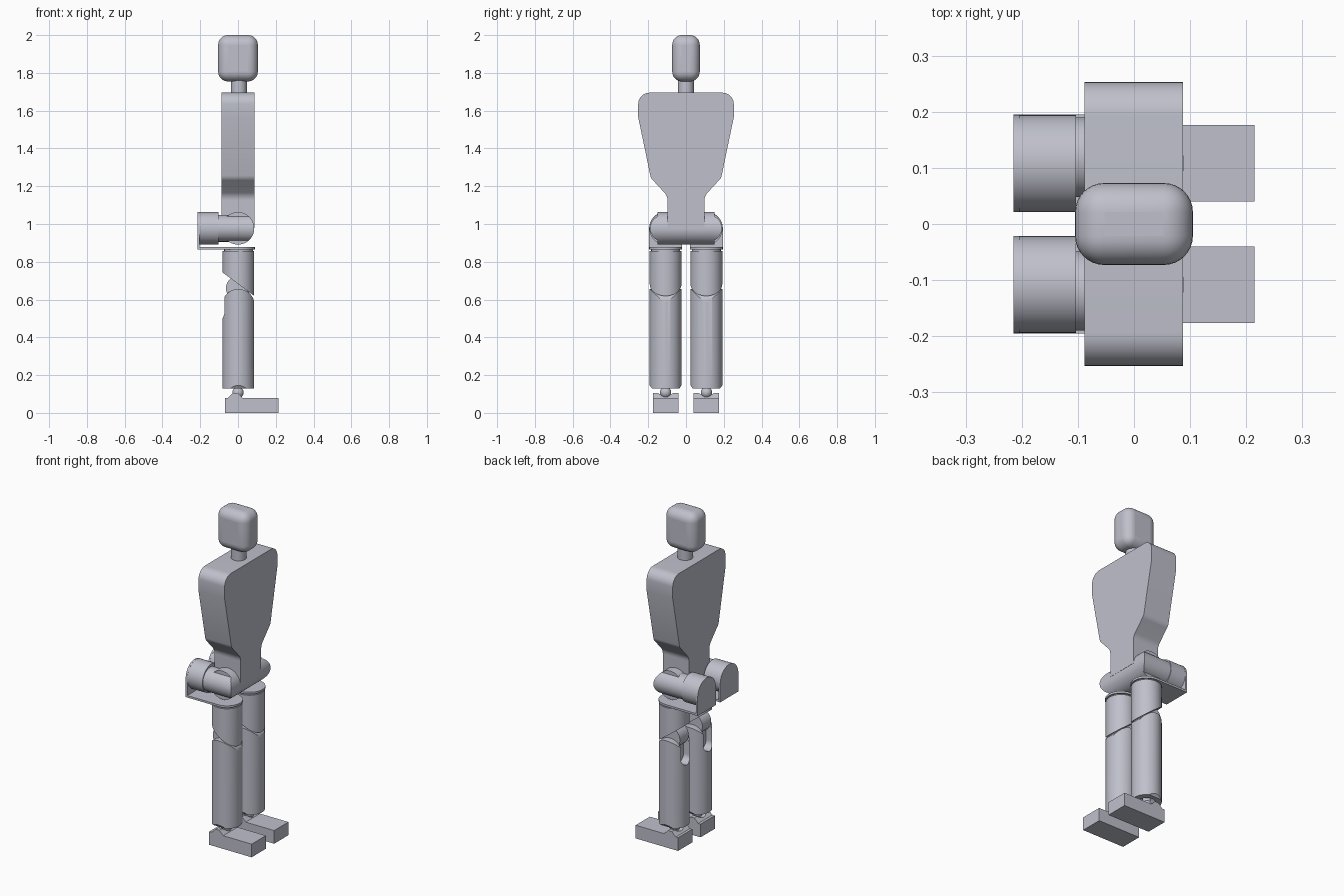
import bpy, bmesh, math
from mathutils import Matrix, Vector

if "Cube" in bpy.data.objects:
    bpy.data.objects.remove(bpy.data.objects["Cube"], do_unlink=True)

grey = bpy.data.materials.new("cool_grey")
grey.use_nodes = True
COLOUR = (0.52, 0.53, 0.60, 1)
grey.diffuse_color = COLOUR
grey.node_tree.nodes["Principled BSDF"].inputs["Base Color"].default_value = COLOUR


def finish(bm, name, smooth=True):
    bmesh.ops.recalc_face_normals(bm, faces=bm.faces)
    me = bpy.data.meshes.new(name)
    bm.to_mesh(me)
    bm.free()
    me.materials.append(grey)
    ob = bpy.data.objects.new(name, me)
    bpy.context.collection.objects.link(ob)
    if smooth:
        shade(ob)
    return ob


def shade(ob):
    bpy.ops.object.select_all(action='DESELECT')
    ob.select_set(True)
    bpy.context.view_layer.objects.active = ob
    bpy.ops.object.shade_smooth_by_angle(angle=math.radians(30))


def prism(name, pts, axis, a, b):
    """Extrude a 2D outline along an axis from a to b."""
    place = {'x': lambda p, t: (t, p[0], p[1]),
             'y': lambda p, t: (p[0], t, p[1]),
             'z': lambda p, t: (p[0], p[1], t)}[axis]
    bm = bmesh.new()
    face = bm.faces.new([bm.verts.new(place(p, a)) for p in pts])
    new = bmesh.ops.extrude_face_region(bm, geom=[face])["geom"]
    shift = Vector(place((0, 0), b - a))
    bmesh.ops.translate(bm, vec=shift, verts=[v for v in new if isinstance(v, bmesh.types.BMVert)])
    return finish(bm, name)


def arc(cx, cy, r, start, end, n=24):
    return [(cx + r * math.cos(math.radians(start + (end - start) * i / n)),
             cy + r * math.sin(math.radians(start + (end - start) * i / n))) for i in range(n + 1)]


def disc(name, cx, cy, r, axis, a, b):
    return prism(name, arc(cx, cy, r, 0, 360, 48)[:-1], axis, a, b)


def box(name, x, y, z):
    return prism(name, [(x[0], y[0]), (x[1], y[0]), (x[1], y[1]), (x[0], y[1])], 'z', *z)


def ball(name, centre, r):
    bm = bmesh.new()
    bmesh.ops.create_uvsphere(bm, u_segments=32, v_segments=16, radius=r,
                              matrix=Matrix.Translation(centre))
    return finish(bm, name)


def combine(ob, tool, operation):
    """Apply a boolean and discard the tool."""
    mod = ob.modifiers.new("cut", 'BOOLEAN')
    mod.operation, mod.object, mod.solver = operation, tool, 'EXACT'
    shade_target = bpy.context.view_layer.objects
    shade_target.active = ob
    bpy.ops.object.modifier_move_to_index(modifier=mod.name, index=0)
    bpy.ops.object.modifier_apply(modifier=mod.name)
    bpy.data.objects.remove(tool, do_unlink=True)
    shade(ob)


def apply_bevel(ob, width, segments):
    mod = ob.modifiers.new("round", 'BEVEL')
    mod.width, mod.segments, mod.limit_method = width, segments, 'ANGLE'
    bpy.context.view_layer.objects.active = ob
    bpy.ops.object.modifier_move_to_index(modifier=mod.name, index=0)
    bpy.ops.object.modifier_apply(modifier=mod.name)
    shade(ob)


# Head and neck
head = box("head", (-0.105, 0.105), (-0.073, 0.073), (1.755, 2.0))
apply_bevel(head, 0.052, 8)
disc("neck", 0.005, 0, 0.042, 'z', 1.68, 1.78)

# Torso: half outline with soft corners, mirrored
half = (arc(0.193, 1.635, 0.06, 90, 0, 10) + [(0.253, 1.565)]
        + arc(0.140, 1.267, 0.050, -12, -50, 8)
        + arc(0.158, 1.125, 0.060, 134, 180, 8) + [(0.098, 0.98)])
torso = half + [(-y, z) for y, z in reversed(half)]
prism("torso", torso, 'x', -0.088, 0.087)

# Pelvis barrel across the hips
HZ, LY = 0.977, 0.108
disc("pelvis", 0, HZ, 0.086, 'y', -0.15, 0.15)

for s, side in ((1, "left"), (-1, "right")):
    y = s * LY

    # Hip: slim barrel rounded at the front, wide motor behind
    hip = disc(side + "_hip_barrel", s * 0.119, HZ, 0.071, 'x', -0.11, 0.12)
    outline = [(-0.2, HZ - 0.086)] + arc(0, HZ, 0.086, -90, 90) + [(-0.2, HZ + 0.086)]
    combine(hip, prism("hip_tool", outline, 'y', s * 0.119 - 0.15, s * 0.119 + 0.15), 'INTERSECT')
    disc(side + "_hip_motor", y, HZ, 0.086, 'x', -0.206, -0.103)

    # Angled bracket: arched back plate and round-ended floor plate
    plate = [(y - 0.087, 0.865), (y + 0.087, 0.865)] + arc(y, HZ, 0.087, 0, 180)
    prism(side + "_bracket_back", plate, 'x', -0.215, -0.204)
    floor = [(-0.215, y - 0.087)] + arc(0.002, y, 0.087, -90, 90) + [(-0.215, y + 0.087)]
    prism(side + "_bracket_floor", floor, 'z', 0.865, 0.877)
    disc(side + "_hip_turntable", 0.003, y, 0.076, 'z', 0.85, 0.866)

    # Thigh with a slanted lower end
    thigh = disc(side + "_thigh", 0.002, y, 0.084, 'z', 0.55, 0.857)
    bm = bmesh.new()
    bm.from_mesh(thigh.data)
    cut = bmesh.ops.bisect_plane(bm, geom=bm.verts[:] + bm.edges[:] + bm.faces[:],
                                 plane_co=(0, 0, 0.683), plane_no=(-0.125, 0, -0.168),
                                 clear_outer=True)
    bmesh.ops.holes_fill(bm, edges=[e for e in cut["geom_cut"] if isinstance(e, bmesh.types.BMEdge)])
    bmesh.ops.recalc_face_normals(bm, faces=bm.faces)
    bm.to_mesh(thigh.data)
    bm.free()
    shade(thigh)

    # Knee tongue
    disc(side + "_knee", 0.0, 0.66, 0.064, 'y', y - 0.042, y + 0.042)

    # Shin: domed top, chamfered ankle sides, slot behind the knee, hollow below
    shin = disc(side + "_shin", 0.002, y, 0.084, 'z', 0.13, 0.70)
    dome = [(-0.1, 0.1), (0.1, 0.1), (0.1, 0.57)] + arc(0.002, 0.57, 0.086, 0, 180) + [(-0.1, 0.57)]
    combine(shin, prism("dome_tool", dome, 'y', y - 0.1, y + 0.1), 'INTERSECT')
    ends = [(y - 0.066, 0.12), (y + 0.066, 0.12), (y + 0.094, 0.16), (y + 0.094, 0.72),
            (y - 0.094, 0.72), (y - 0.094, 0.16)]
    combine(shin, prism("chamfer_tool", ends, 'x', -0.11, 0.11), 'INTERSECT')
    slot = arc(y, 0.542, 0.042, 180, 360) + [(y + 0.042, 0.75), (y - 0.042, 0.75)]
    combine(shin, prism("slot_tool", slot, 'x', -0.12, -0.03), 'DIFFERENCE')
    combine(shin, ball("hollow_tool", (0, y, 0.12), 0.05), 'DIFFERENCE')

    # Ankle post and joint
    disc(side + "_ankle_post", 0, y, 0.022, 'z', 0.085, 0.20)
    ball(side + "_ankle_ball", (0, y, 0.108), 0.03)

    # Foot with a raised heel saddle, scooped for the ankle
    box(side + "_foot", (-0.07, 0.215), (y - 0.068, y + 0.068), (0, 0.08))
    saddle = [(-0.066, 0.07), (0.036, 0.07), (0.024, 0.08), (-0.002, 0.106),
              (-0.028, 0.106), (-0.054, 0.08)]
    heel = prism(side + "_heel_saddle", saddle, 'y', y - 0.068, y + 0.068)
    combine(heel, disc("scoop_tool", y, 0.15, 0.06, 'x', -0.1, 0.1), 'DIFFERENCE')
